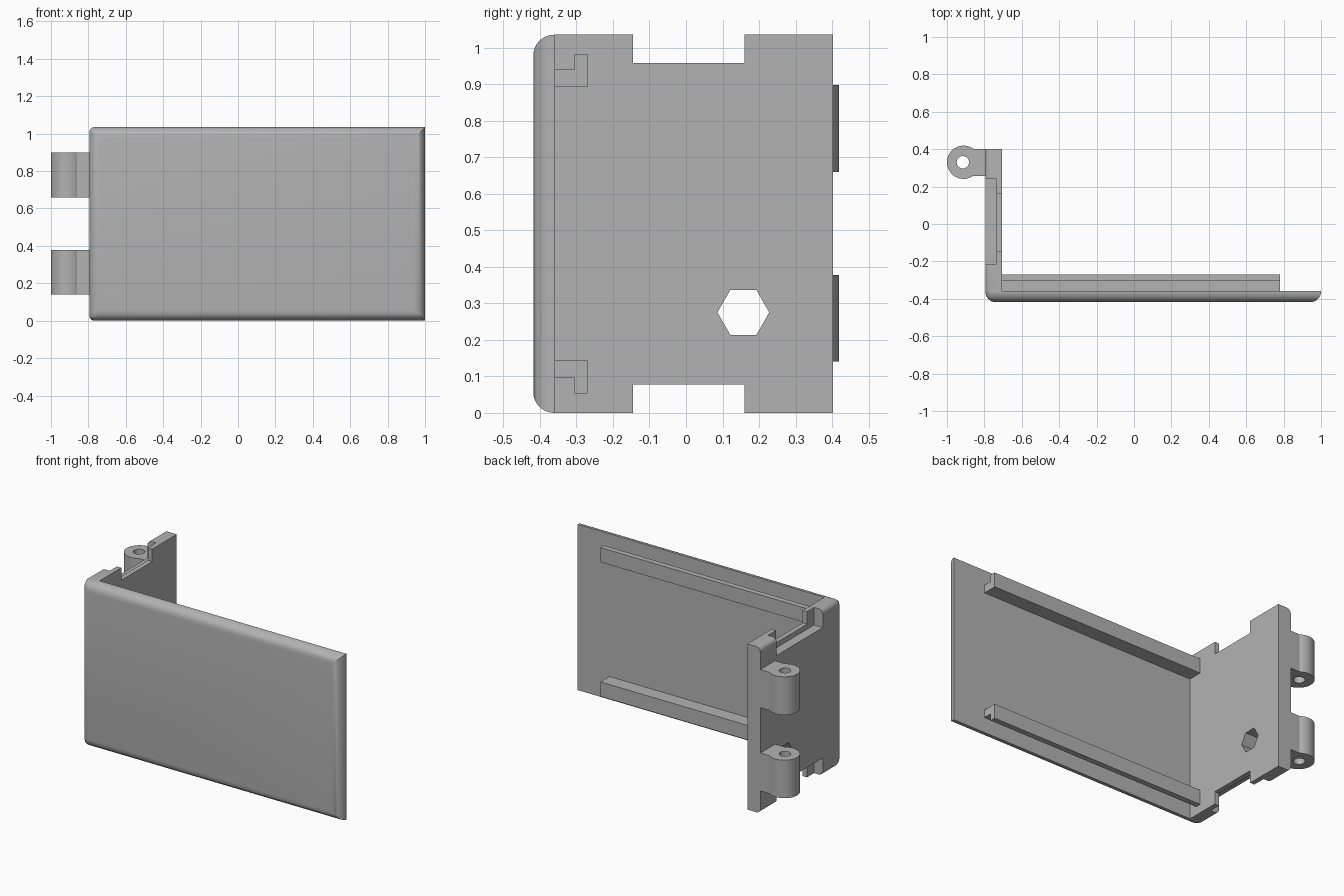
import bpy, bmesh
from math import cos, sin, pi, radians

if "Cube" in bpy.data.objects:
    bpy.data.objects.remove(bpy.data.objects["Cube"])

HEIGHT = 1.035
MID = HEIGHT / 2

grey = bpy.data.materials.new("plain grey")
grey.use_nodes = True
colour = (0.45, 0.45, 0.45, 1)
grey.diffuse_color = colour
grey.node_tree.nodes["Principled BSDF"].inputs["Base Color"].default_value = colour


def prism(name, points, start, end, axis="z"):
    """Extrude a 2D outline along z (points are x, y) or x (points are y, z)."""
    bm = bmesh.new()
    place = (lambda a, b: (a, b, start)) if axis == "z" else (lambda a, b: (start, a, b))
    face = bm.faces.new([bm.verts.new(place(a, b)) for a, b in points])
    out = bmesh.ops.extrude_face_region(bm, geom=[face])
    shift = (0, 0, end - start) if axis == "z" else (end - start, 0, 0)
    bmesh.ops.translate(bm, vec=shift,
                        verts=[v for v in out["geom"] if isinstance(v, bmesh.types.BMVert)])
    bmesh.ops.recalc_face_normals(bm, faces=bm.faces)
    mesh = bpy.data.meshes.new(name)
    bm.to_mesh(mesh)
    bm.free()
    mesh.materials.append(grey)
    obj = bpy.data.objects.new(name, mesh)
    bpy.context.collection.objects.link(obj)
    return obj


def box(name, x, y, z):
    return prism(name, [(x[0], y[0]), (x[1], y[0]), (x[1], y[1]), (x[0], y[1])], *z)


def circle(cx, cy, r, n):
    return [(cx + r * cos(2 * pi * i / n), cy + r * sin(2 * pi * i / n)) for i in range(n)]


def apply_modifiers(obj):
    bpy.context.view_layer.update()
    mesh = bpy.data.meshes.new_from_object(obj.evaluated_get(bpy.context.evaluated_depsgraph_get()))
    obj.modifiers.clear()
    obj.data = mesh


def boolean(obj, other, operation="DIFFERENCE"):
    mod = obj.modifiers.new("boolean", "BOOLEAN")
    mod.operation, mod.solver, mod.object = operation, "EXACT", other
    apply_modifiers(obj)
    bpy.data.objects.remove(other)


def smooth(obj):
    bpy.ops.object.select_all(action="DESELECT")
    obj.select_set(True)
    bpy.context.view_layer.objects.active = obj
    bpy.ops.object.shade_smooth_by_angle(angle=radians(30))


# Front panel and side wall as one L-shaped shell
LEFT, INNER, FRONT, BACK = -0.795, -0.705, -0.418, 0.402
shell = prism("panel_and_side_wall",
              [(LEFT, FRONT), (1, FRONT), (1, -0.358), (INNER, -0.358),
               (INNER, BACK), (LEFT, BACK)], 0, HEIGHT)

# Large rounding round the front face, small rounding on the outer wall edges
bm = bmesh.new()
bm.from_mesh(shell.data)
weight = bm.edges.layers.float.new("bevel_weight_edge")
for e in bm.edges:
    a, b = (v.co for v in e.verts)
    if max(a.y, b.y) < FRONT + 0.01:
        e[weight] = 1.0
    elif max(a.x, b.x) < LEFT + 0.01 and abs(a.z - b.z) < 0.01:
        e[weight] = 0.5
bm.to_mesh(shell.data)
bm.free()
bevel = shell.modifiers.new("rounding", "BEVEL")
bevel.limit_method = "WEIGHT"
bevel.width, bevel.segments = 0.057, 8
apply_modifiers(shell)

# Stepped notches at the top and bottom of the wall
for low in (False, True):
    for x, y, depth in (((-0.735, -0.65), (-0.145, 0.16), 0.078),
                        ((-0.9, -0.735), (-0.215, 0.24), 0.11)):
        z = (-0.1, depth) if low else (HEIGHT - depth, HEIGHT + 0.1)
        boolean(shell, box("notch_cutter", x, y, z))

# Hexagonal hole through the wall
boolean(shell, prism("hex_cutter", circle(0.157, 0.275, 0.071, 6), -0.9, -0.6, "x"))
smooth(shell)

# L-shaped rails on the inside of the panel
for name, side in (("upper_rail", 1), ("lower_rail", -1)):
    outline = [(-0.36, 0.374), (-0.27, 0.374), (-0.27, 0.465),
               (-0.305, 0.465), (-0.305, 0.422), (-0.36, 0.422)]
    prism(name, [(y, MID + side * z) for y, z in outline], INNER - 0.001, 0.78, "x")

# Hinge knuckles with pin holes
for name, z in (("lower_hinge", (0.14, 0.377)), ("upper_hinge", (0.66, 0.898))):
    hinge = prism(name, circle(-0.911, 0.33, 0.089, 48), *z)
    boolean(hinge, box("arm", (-0.9, LEFT + 0.002), (0.256, BACK), z), "UNION")
    boolean(hinge, prism("pin_cutter", circle(-0.915, 0.33, 0.033, 32), z[0] - 0.1, z[1] + 0.1))
    smooth(hinge)
